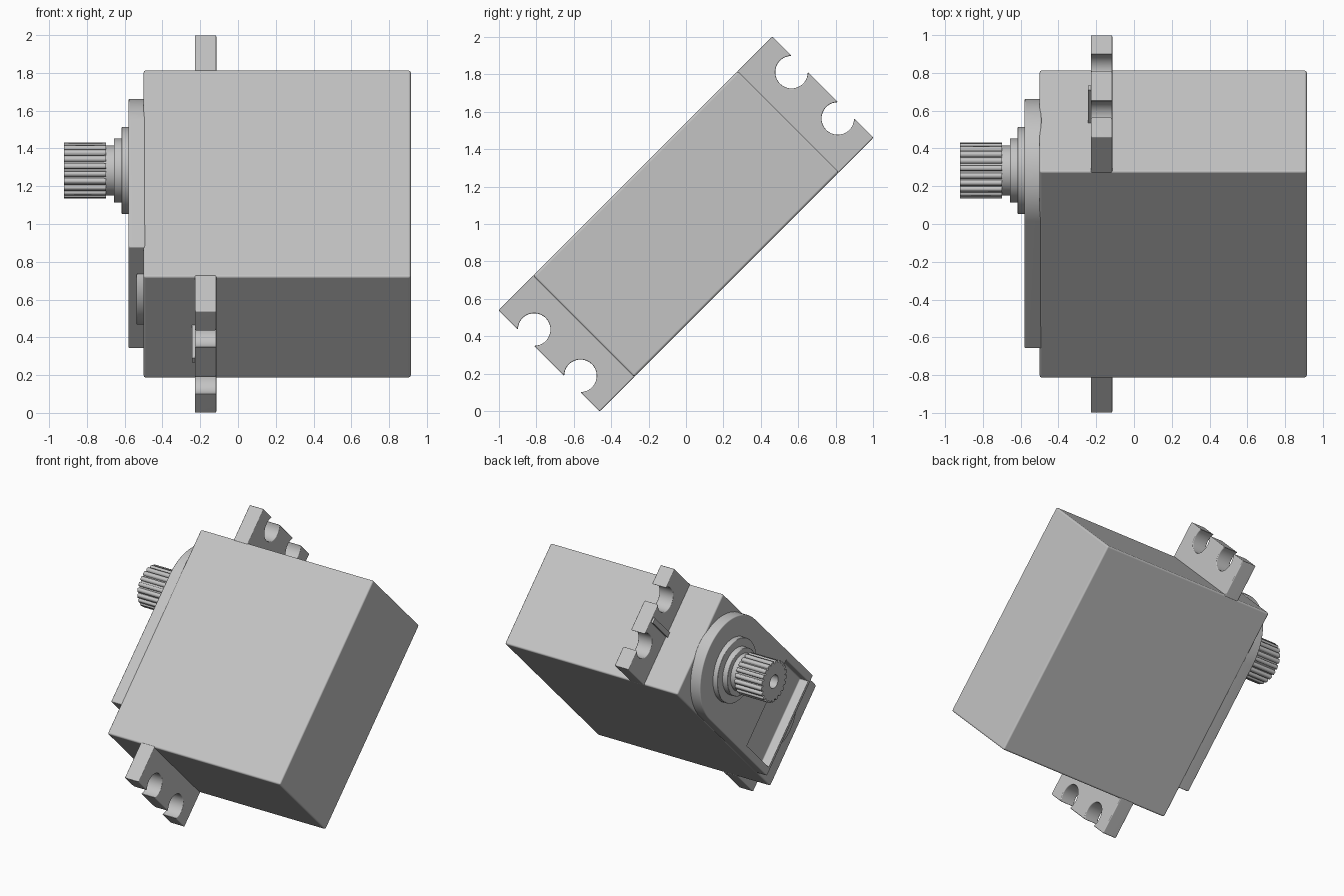
import bpy, bmesh, math
from mathutils import Matrix

old = bpy.data.objects.get("Cube")
if old:
    bpy.data.objects.remove(old, do_unlink=True)

grey = bpy.data.materials.new("light grey plastic")
grey.use_nodes = True
tone = (0.55, 0.55, 0.55, 1)
grey.diffuse_color = tone
grey.node_tree.nodes["Principled BSDF"].inputs["Base Color"].default_value = tone

# The whole servo is tipped 45 degrees about its shaft direction (x)
POSE = Matrix.Translation((0, 0, 1)) @ Matrix.Rotation(math.radians(45), 4, 'X')
HALF_W, HALF_L = 0.382, 0.775
SHAFT = 0.40        # shaft offset along the case


def activate(ob):
    bpy.ops.object.select_all(action='DESELECT')
    ob.select_set(True)
    bpy.context.view_layer.objects.active = ob


def prism(name, outline, x0, x1, bevel=0.0, cutter=None):
    """Extrude a (length, width) outline from x0 to x1."""
    bm = bmesh.new()
    face = bm.faces.new([bm.verts.new((x0, u, v)) for u, v in outline])
    new = bmesh.ops.extrude_face_region(bm, geom=[face])["geom"]
    bmesh.ops.translate(bm, vec=(x1 - x0, 0, 0),
                        verts=[g for g in new if isinstance(g, bmesh.types.BMVert)])
    bmesh.ops.recalc_face_normals(bm, faces=bm.faces)
    mesh = bpy.data.meshes.new(name)
    bm.to_mesh(mesh)
    bm.free()
    mesh.materials.append(grey)
    ob = bpy.data.objects.new(name, mesh)
    bpy.context.collection.objects.link(ob)
    ob.matrix_world = POSE
    activate(ob)
    if cutter:
        bpy.context.view_layer.update()
        mod = ob.modifiers.new("cut", 'BOOLEAN')
        mod.operation, mod.object, mod.solver = 'DIFFERENCE', cutter, 'EXACT'
        activate(ob)
        bpy.ops.object.modifier_apply(modifier=mod.name)
        bpy.data.objects.remove(cutter, do_unlink=True)
    if bevel:
        mod = ob.modifiers.new("bevel", 'BEVEL')
        mod.width, mod.segments = bevel, 3
        mod.limit_method, mod.angle_limit = 'ANGLE', math.radians(40)
        bpy.ops.object.modifier_apply(modifier=mod.name)
    bpy.ops.object.shade_smooth_by_angle(angle=math.radians(35))
    ob.modifiers.new("even shading", 'WEIGHTED_NORMAL').keep_sharp = True
    return ob


def arc(cu, cv, r, start, end, n):
    steps = [math.radians(start + (end - start) * i / n) for i in range(n + 1)]
    return [(cu + r * math.cos(a), cv + r * math.sin(a)) for a in steps]


def circle(cu, cv, r, n=64):
    return arc(cu, cv, r, 0, 360, n)[:-1]


def box(u0, u1, v0, v1):
    return [(u0, v0), (u1, v0), (u1, v1), (u0, v1)]


# Case
prism("case", box(-HALF_L, HALF_L, -HALF_W, HALF_W), -0.50, 0.915, 0.013)

# Gear cover with one round end and a shallow pocket
pocket = prism("pocket_cutter", box(-0.525, -0.17, -0.325, 0.325), -0.7, -0.515)
cover = [(-0.553, HALF_W), (-0.553, -HALF_W)] + arc(SHAFT, 0, HALF_W - 0.003, -90, 90, 40)
prism("gear_cover", cover, -0.58, -0.49, 0.008, pocket)

# Curved cable exit on the step beside the cover
exit_arc = arc(-0.40, 0, 0.25, 130, 230, 20)
prism("cable_exit", exit_arc, -0.538, -0.49, 0.006)

# Mounting ears, each with two open screw holes and a centre rib
HOLE_U, HOLE_V, HOLE_R, EAR_END = 0.973, 0.175, 0.087, 1.035
gap = math.degrees(math.acos((EAR_END - HOLE_U) / HOLE_R))
for side, label in ((1, "upper"), (-1, "lower")):
    ear = [(0.765, -HALF_W), (EAR_END, -HALF_W)]
    for v in (-HOLE_V, HOLE_V):
        ear += arc(HOLE_U, v, HOLE_R, 360 - gap, gap, 30)
    ear += [(EAR_END, HALF_W), (0.765, HALF_W)]
    rib = box(0.765, 1.02, -0.018, 0.018)
    prism(label + "_ear", [(side * u, v) for u, v in ear], -0.228, -0.115, 0.01)
    prism(label + "_rib", [(side * u, v) for u, v in rib], -0.243, -0.22)

# Stepped collars around the shaft
for name, r, x0 in (("wide_collar", 0.23, -0.617), ("narrow_collar", 0.17, -0.657)):
    prism(name, circle(SHAFT, 0, r), x0, -0.57, 0.005)
prism("shaft_neck", circle(SHAFT, 0, 0.133), -0.71, -0.64)

# Splined output shaft with a screw hole
TEETH = 21
spline = []
for i in range(TEETH):
    for part, r in ((0.0, 0.148), (0.3, 0.148), (0.6, 0.148), (0.68, 0.131), (0.92, 0.131)):
        a = math.tau * (i + part) / TEETH
        spline.append((SHAFT + r * math.cos(a), r * math.sin(a)))
bore = prism("bore_cutter", circle(SHAFT, 0, 0.048, 32), -1.0, -0.75)
prism("output_shaft", spline, -0.92, -0.70, 0, bore)
